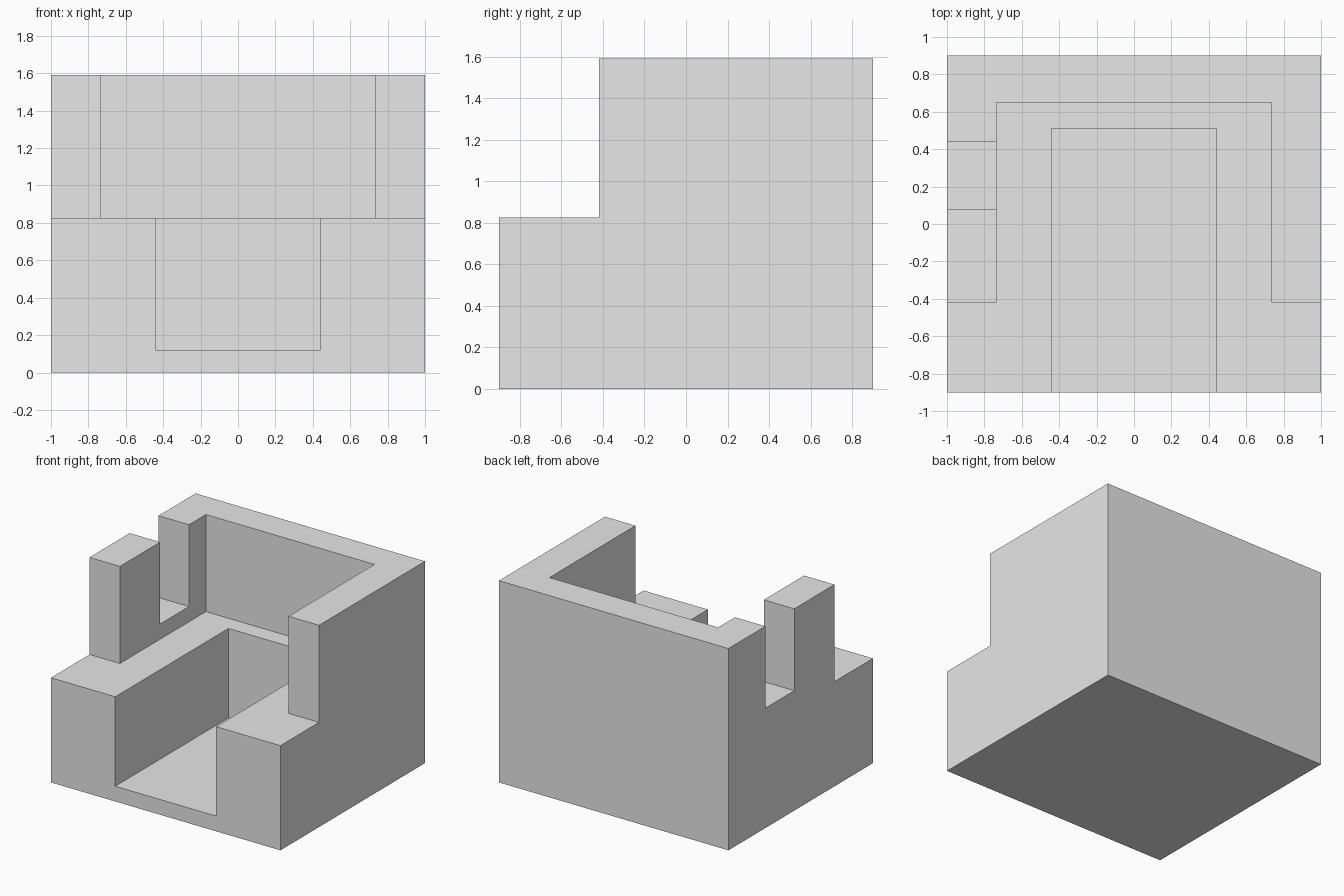
import bpy
import bmesh

cube = bpy.data.objects.get("Cube")
if cube:
    bpy.data.objects.remove(cube, do_unlink=True)

# One plain grey material
grey = bpy.data.materials.new("light_grey")
grey.use_nodes = True
grey.diffuse_color = (0.8, 0.8, 0.8, 1)
grey.node_tree.nodes["Principled BSDF"].inputs["Base Color"].default_value = (0.8, 0.8, 0.8, 1)


def prism(name, plan, bottom, top):
    """Extrude a plan outline from bottom to top."""
    bm = bmesh.new()
    base = bm.faces.new([bm.verts.new((x, y, bottom)) for x, y in plan])
    grown = bmesh.ops.extrude_face_region(bm, geom=[base])["geom"]
    verts = [g for g in grown if isinstance(g, bmesh.types.BMVert)]
    bmesh.ops.translate(bm, verts=verts, vec=(0, 0, top - bottom))
    bmesh.ops.recalc_face_normals(bm, faces=bm.faces)
    mesh = bpy.data.meshes.new(name)
    bm.to_mesh(mesh)
    bm.free()
    mesh.materials.append(grey)
    obj = bpy.data.objects.new(name, mesh)
    bpy.context.collection.objects.link(obj)
    return obj


def rect(x0, x1, y0, y1):
    return [(x0, y0), (x1, y0), (x1, y1), (x0, y1)]


def carve(target, cutter):
    """Subtract the cutter from the target and discard it."""
    cutter.hide_render = True
    mod = target.modifiers.new("carve", "BOOLEAN")
    mod.operation = "DIFFERENCE"
    mod.solver = "EXACT"
    mod.object = cutter
    bpy.context.view_layer.objects.active = target
    bpy.ops.object.modifier_apply(modifier=mod.name)
    bpy.data.objects.remove(cutter, do_unlink=True)


HEIGHT, LEDGE, SILL, FLOOR = 1.59, 0.825, 0.945, 0.12
ROOM, CHANNEL = 0.735, 0.44      # half widths
STEP, ABOVE = -0.42, 2.0

# Solid block
body = prism("walled_block", rect(-1, 1, -0.9, 0.9), 0, HEIGHT)

# Open front step and the walled room behind it
plan = [(-1.5, -1.5), (1.5, -1.5), (1.5, STEP), (ROOM, STEP),
        (ROOM, 0.65), (-ROOM, 0.65), (-ROOM, STEP), (-1.5, STEP)]
carve(body, prism("upper_cutter", plan, LEDGE, ABOVE))

# Deep channel open to the front
carve(body, prism("channel_cutter", rect(-CHANNEL, CHANNEL, -1.5, 0.51), FLOOR, ABOVE))

# Notch through the right wall, with a raised sill
carve(body, prism("notch_cutter", rect(-1.5, -0.6, 0.08, 0.44), SILL, ABOVE))
